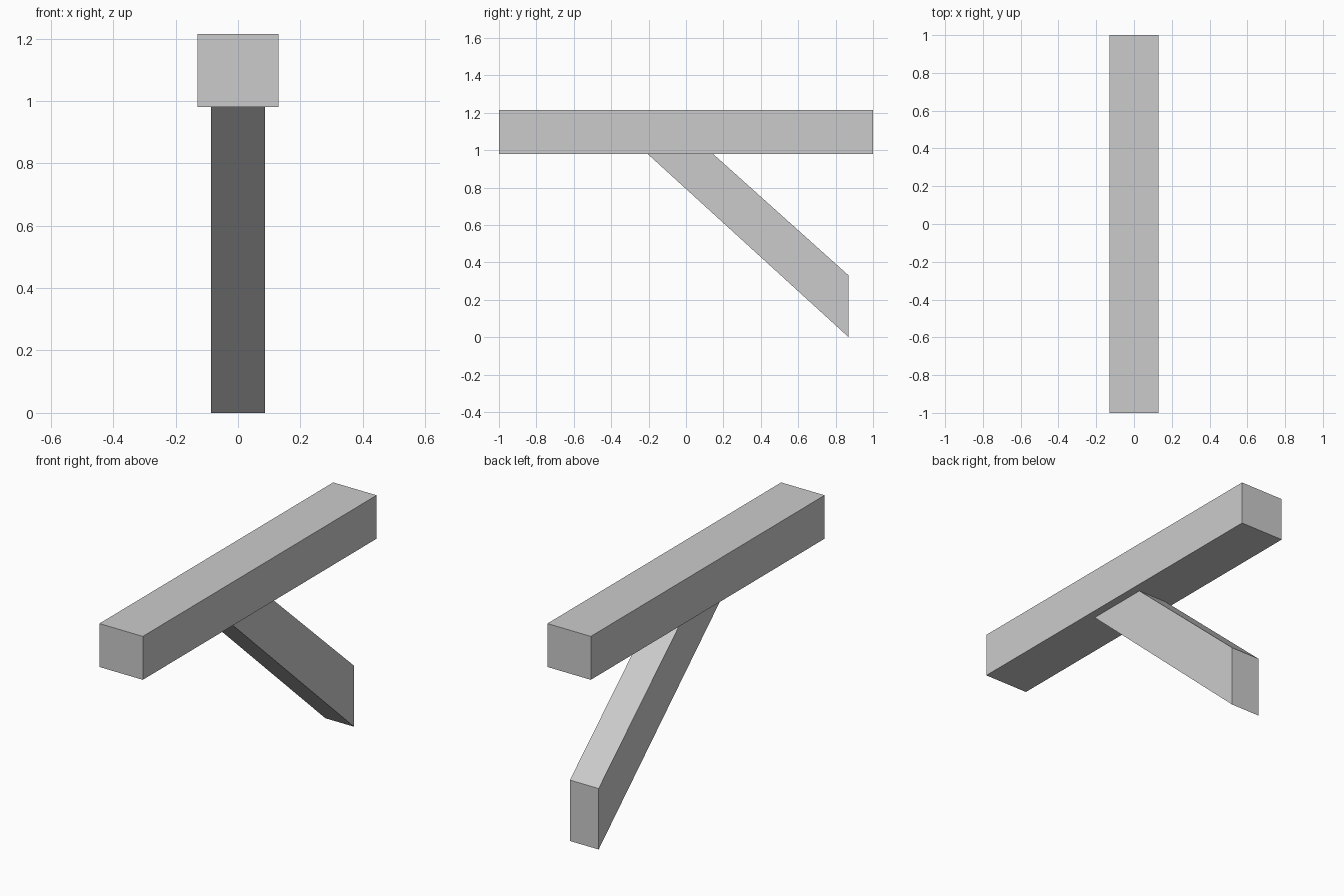
import bpy
import bmesh

cube = bpy.data.objects.get("Cube")
if cube:
    bpy.data.objects.remove(cube, do_unlink=True)

# Single plain grey
grey = bpy.data.materials.new("plain_grey")
grey.use_nodes = True
colour = (0.6, 0.6, 0.6, 1)
grey.diffuse_color = colour
grey.node_tree.nodes["Principled BSDF"].inputs["Base Color"].default_value = colour


def extrude_profile(name, profile, half_width):
    """Sweep a closed (y, z) outline across x, centred on x = 0."""
    bm = bmesh.new()
    face = bm.faces.new([bm.verts.new((-half_width, y, z)) for y, z in profile])
    swept = bmesh.ops.extrude_face_region(bm, geom=[face])["geom"]
    moved = [v for v in swept if isinstance(v, bmesh.types.BMVert)]
    bmesh.ops.translate(bm, verts=moved, vec=(2 * half_width, 0, 0))
    bmesh.ops.recalc_face_normals(bm, faces=bm.faces)
    mesh = bpy.data.meshes.new(name)
    bm.to_mesh(mesh)
    bm.free()
    mesh.materials.append(grey)
    obj = bpy.data.objects.new(name, mesh)
    bpy.context.collection.objects.link(obj)
    return obj


beam_bottom, beam_top = 0.98, 1.215

# Horizontal beam
extrude_profile("beam", [(-1, beam_bottom), (1, beam_bottom),
                         (1, beam_top), (-1, beam_top)], 0.13)

# Slanted brace with a vertical end cut, meeting the beam's underside
extrude_profile("brace", [(-0.205, beam_bottom), (0.87, 0),
                          (0.87, 0.33), (0.145, beam_bottom)], 0.086)
